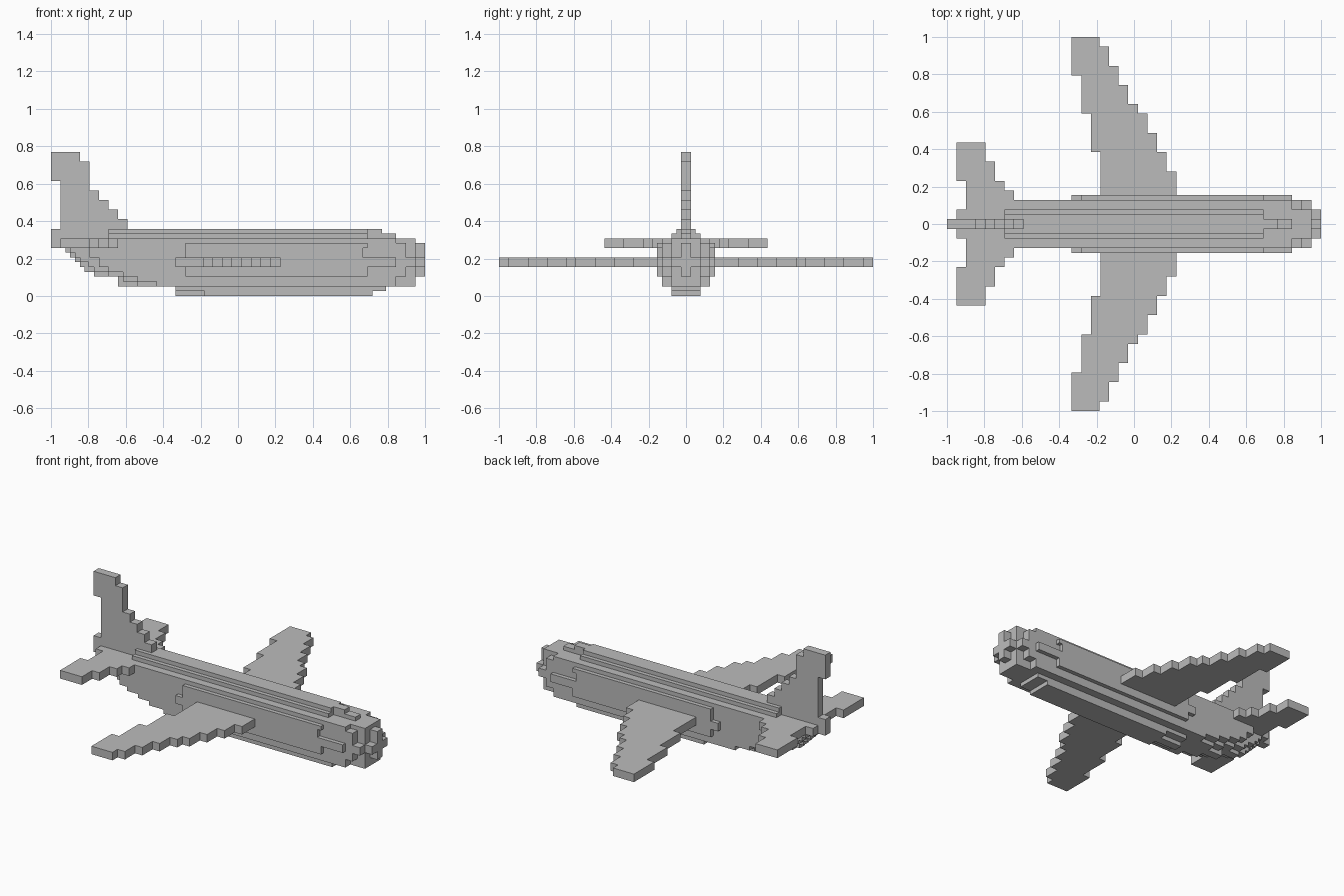
import bpy
import bmesh
from mathutils import Vector

cube = bpy.data.objects.get("Cube")
if cube:
    bpy.data.objects.remove(cube, do_unlink=True)

grey = bpy.data.materials.new("plain grey")
grey.use_nodes = True
colour = (0.5, 0.5, 0.5, 1.0)
grey.diffuse_color = colour
grey.node_tree.nodes["Principled BSDF"].inputs["Base Color"].default_value = colour


def stepped_slab(name, rows, end, low, high, upright):
    """Extrude a stair-stepped outline. Each row is (start, x_min, x_max).
    Upright slabs step along z and extrude along y; flat ones the reverse."""
    stops = [r[0] for r in rows[1:]] + [end]
    left, right = [], []
    for (start, xa, xb), stop in zip(rows, stops):
        for side, x in ((left, xa), (right, xb)):
            # keep only the corners where the step changes
            if side and side[-1][0] == x:
                side.pop()
            else:
                side.append((x, start))
            side.append((x, stop))
    outline = right + left[::-1]
    bm = bmesh.new()
    verts = [bm.verts.new((x, low, s) if upright else (x, s, low))
             for x, s in outline]
    face = bm.faces.new(verts)
    grown = bmesh.ops.extrude_face_region(bm, geom=[face])["geom"]
    shift = Vector((0, high - low, 0) if upright else (0, 0, high - low))
    bmesh.ops.translate(bm, vec=shift,
                        verts=[g for g in grown if isinstance(g, bmesh.types.BMVert)])
    bmesh.ops.recalc_face_normals(bm, faces=bm.faces[:])
    mesh = bpy.data.meshes.new(name)
    bm.to_mesh(mesh)
    bm.free()
    mesh.materials.append(grey)
    obj = bpy.data.objects.new(name, mesh)
    bpy.context.collection.objects.link(obj)
    return obj


# Fuselage: nested stepped side profiles, from the thin core to the wide sides
stepped_slab("fuselage_core", [
    (0.0, -0.333, 0.718), (0.026, -0.333, 0.79), (0.051, -0.641, 0.949),
    (0.103, -0.769, 1.0), (0.128, -0.82, 1.0), (0.154, -0.846, 1.0),
    (0.18, -0.872, 1.0), (0.205, -0.897, 1.0), (0.231, -0.923, 1.0),
    (0.256, -0.949, 1.0), (0.282, -0.949, 0.949), (0.308, -0.692, 0.846),
    (0.333, -0.692, 0.769)], 0.359, -0.026, 0.026, True)
stepped_slab("roof_ridge", [(0.308, -0.692, 0.692)], 0.359, -0.051, 0.051, True)
stepped_slab("fuselage_body", [
    (0.0, -0.18, 0.718), (0.026, -0.333, 0.79), (0.051, -0.538, 0.949),
    (0.077, -0.615, 0.949), (0.103, -0.692, 0.949), (0.128, -0.769, 0.949),
    (0.154, -0.80, 1.0), (0.18, -0.846, 1.0), (0.205, -0.872, 0.949),
    (0.231, -0.897, 0.949), (0.256, -0.949, 0.949),
    (0.308, -0.692, 0.692)], 0.333, -0.077, 0.077, True)
stepped_slab("fuselage_sides", [
    (0.051, -0.436, 0.846), (0.077, -0.538, 0.846), (0.103, -0.615, 0.897),
    (0.128, -0.692, 0.897), (0.154, -0.744, 0.949), (0.205, -0.795, 0.897),
    (0.282, -0.795, 0.846)], 0.308, -0.128, 0.128, True)
stepped_slab("cabin_sides", [
    (0.103, -0.282, 0.692), (0.154, -0.333, 0.846), (0.205, -0.282, 0.667),
    (0.256, -0.282, 0.692)], 0.282, -0.154, 0.154, True)

# Tail fin and the block behind it
stepped_slab("tail_fin", [
    (0.256, -1.0, -0.692), (0.308, -1.0, -0.59), (0.359, -0.949, -0.59),
    (0.41, -0.949, -0.641), (0.462, -0.949, -0.692), (0.513, -0.949, -0.744),
    (0.564, -0.949, -0.795), (0.615, -1.0, -0.795), (0.718, -1.0, -0.846)],
    0.769, -0.026, 0.026, True)

# Swept wings and tailplanes, stepped outward from the centre line
wing = [
    (0.0, -0.18, 0.226), (0.282, -0.18, 0.174), (0.385, -0.231, 0.123),
    (0.487, -0.231, 0.072), (0.59, -0.282, 0.021), (0.641, -0.282, -0.031),
    (0.744, -0.282, -0.082), (0.795, -0.333, -0.082), (0.846, -0.333, -0.133),
    (0.949, -0.333, -0.185)]
tailplane = [
    (0.0, -0.949, -0.641), (0.077, -0.897, -0.641), (0.18, -0.897, -0.692),
    (0.231, -0.949, -0.744), (0.333, -0.949, -0.795)]
for name, rows, tip, low, high in (("wing", wing, 1.0, 0.154, 0.205),
                                   ("tailplane", tailplane, 0.436, 0.256, 0.308)):
    half = stepped_slab(name + "s", rows, tip, low, high, False)
    mirror = half.modifiers.new("mirror", 'MIRROR')
    mirror.use_axis = (False, True, False)
